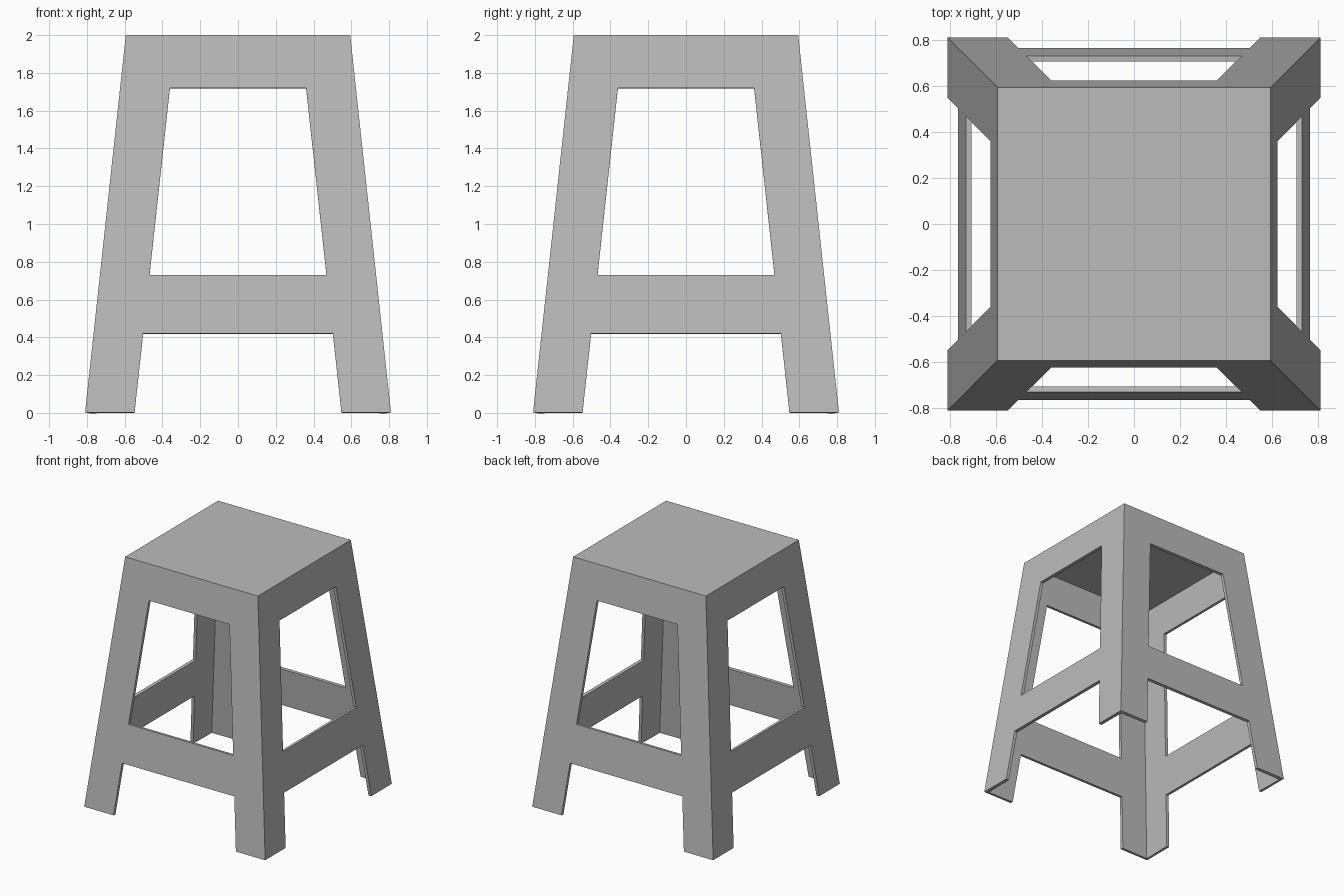
import bpy
import bmesh
import math
from mathutils import Matrix

cube = bpy.data.objects.get("Cube")
if cube:
    bpy.data.objects.remove(cube)

THICK = 0.025
LEVELS = [0.003, 0.42, 0.73, 1.72, 2.0]   # foot, stretcher, opening, apron, seat


def outer(z):
    """Half width of the tapered body."""
    return 0.81 - 0.108 * z


def inner(z):
    """Half width of the openings."""
    return 0.548 - 0.109 * z


# Material
grey = bpy.data.materials.new("plain grey")
grey.use_nodes = True
colour = (0.5, 0.5, 0.5, 1)
grey.diffuse_color = colour
grey.node_tree.nodes["Principled BSDF"].inputs["Base Color"].default_value = colour

bm = bmesh.new()

# Four sloping side panels: legs at both sides, stretcher and apron between
for turn in range(4):
    spin = Matrix.Rotation(turn * math.pi / 2, 4, "Z")
    rows = []
    for z in LEVELS:
        h, o = outer(z), inner(z)
        rows.append([bm.verts.new(spin @ Matrix.Translation((x, -h, z)).translation)
                     for x in (-h, -o, o, h)])
    for r in range(len(rows) - 1):
        low, high = rows[r], rows[r + 1]
        for c in range(3):
            if c == 1 and r in (0, 2):     # open bays
                continue
            bm.faces.new((low[c], low[c + 1], high[c + 1], high[c]))

# Weld the corners, then close the seat
bmesh.ops.remove_doubles(bm, verts=bm.verts, dist=0.0005)
rim = [e for e in bm.edges if e.is_boundary
       and all(v.co.z > LEVELS[-1] - 0.001 for v in e.verts)]
bmesh.ops.holes_fill(bm, edges=rim, sides=0)
bmesh.ops.recalc_face_normals(bm, faces=bm.faces)
seat = max(bm.faces, key=lambda f: f.calc_center_median().z)
if seat.normal.z < 0:
    bmesh.ops.reverse_faces(bm, faces=bm.faces)

mesh = bpy.data.meshes.new("stool_shell")
bm.to_mesh(mesh)
bm.free()
mesh.materials.append(grey)
stool = bpy.data.objects.new("stool_shell", mesh)
bpy.context.collection.objects.link(stool)

# Thin wall, grown inward
wall = stool.modifiers.new("wall", "SOLIDIFY")
wall.thickness = THICK
wall.offset = -1
wall.use_even_offset = True
